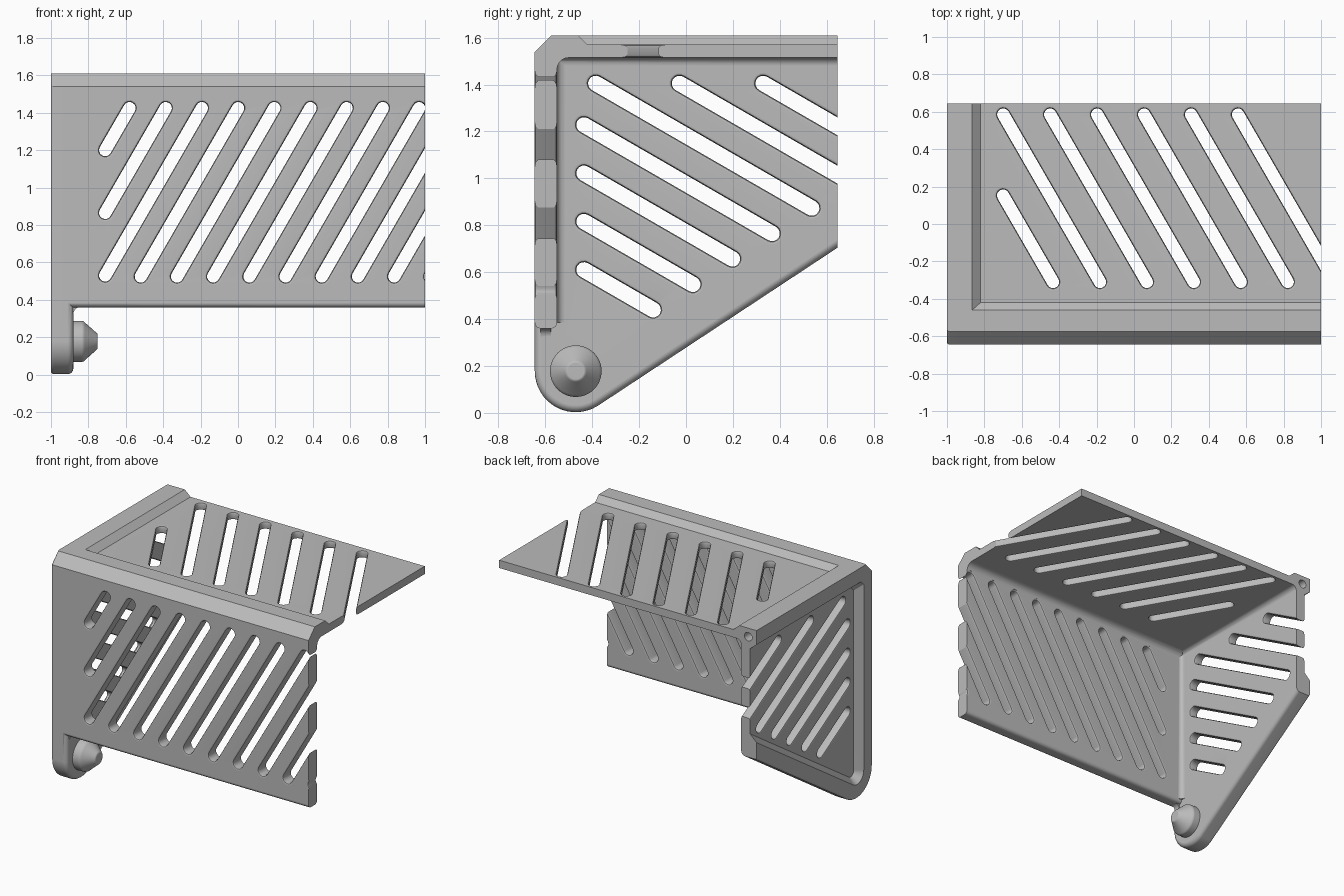
import bpy, bmesh
from math import sin, cos, tan, radians, pi

if "Cube" in bpy.data.objects:
    bpy.data.objects.remove(bpy.data.objects["Cube"], do_unlink=True)

grey = bpy.data.materials.new("plain_grey")
grey.use_nodes = True
grey.diffuse_color = (0.5, 0.5, 0.5, 1)
grey.node_tree.nodes["Principled BSDF"].inputs["Base Color"].default_value = (0.5, 0.5, 0.5, 1)

FRONT, BACK, TOP = -0.645, 0.645, 1.61      # outer limits
IN_FRONT, IN_TOP, IN_SIDE = -0.55, 1.515, -0.88  # inner faces
PANEL_TOP, PANEL_SIDE = 1.57, -0.95         # recessed panel faces


def on_x(x, pts): return [(x, a, b) for a, b in pts]
def on_y(y, pts): return [(a, y, b) for a, b in pts]
def on_z(z, pts): return [(a, b, z) for a, b in pts]


def arc(cx, cy, r, a0, a1, n):
    angles = [radians(a0 + (a1 - a0) * i / n) for i in range(n + 1)]
    return [(cx + r * cos(a), cy + r * sin(a)) for a in angles]


def add_loft(bm, rings):
    """Closed solid through rings of equal length."""
    loops = [[bm.verts.new(p) for p in ring] for ring in rings]
    n = len(loops[0])
    for lo, hi in zip(loops, loops[1:]):
        for i in range(n):
            j = (i + 1) % n
            bm.faces.new((lo[i], lo[j], hi[j], hi[i]))
    bm.faces.new(loops[0][::-1])
    bm.faces.new(loops[-1])


def make(name, solids):
    bm = bmesh.new()
    for rings in solids:
        add_loft(bm, rings)
    bmesh.ops.recalc_face_normals(bm, faces=bm.faces[:])
    mesh = bpy.data.meshes.new(name)
    bm.to_mesh(mesh)
    bm.free()
    mesh.materials.append(grey)
    ob = bpy.data.objects.new(name, mesh)
    bpy.context.scene.collection.objects.link(ob)
    return ob


def activate(ob):
    bpy.ops.object.select_all(action='DESELECT')
    ob.select_set(True)
    bpy.context.view_layer.objects.active = ob


def combine(target, tool, operation):
    activate(target)
    mod = target.modifiers.new("combine", 'BOOLEAN')
    mod.operation, mod.solver, mod.object = operation, 'EXACT', tool
    bpy.ops.object.modifier_apply(modifier=mod.name)
    bpy.data.objects.remove(tool, do_unlink=True)


# Side plate outline in y/z, inset by d
SLOPE = 33.4
PIVOT_Y, PIVOT_Z, PIVOT_R = -0.47, 0.178, 0.175


def side_outline(d, top, cut, back):
    foot = arc(PIVOT_Y, PIVOT_Z, PIVOT_R - d, 180, 270 + SLOPE, 16)
    y, z = foot[-1]
    return ([(FRONT + d + cut, top), (FRONT + d, top - cut)] + foot
            + [(back, z + (back - y) * tan(radians(SLOPE))), (back, top)])


def rounding(r, n=4):
    """Depth and inset pairs of a rounded edge."""
    return [(r - r * cos(a), r - r * sin(a)) for a in (pi / 2 * i / n for i in range(n + 1))]


outer = [(-1 + t, d) for t, d in rounding(0.015)]
inner = [(IN_SIDE - t, d) for t, d in reversed(rounding(0.03))]
guard = make("corner_guard", [[on_x(x, side_outline(d, TOP, 0.07, BACK)) for x, d in outer + inner]])

# Front and top walls as one bent profile
wall = ([(BACK, TOP), (FRONT + 0.07, TOP), (FRONT, TOP - 0.07)]
        + arc(FRONT + 0.025, 0.385, 0.025, 180, 270, 4)
        + arc(IN_FRONT - 0.025, 0.385, 0.025, 270, 360, 4)
        + arc(IN_FRONT + 0.05, IN_TOP - 0.05, 0.05, 180, 90, 6)
        + [(BACK, IN_TOP)])
combine(guard, make("walls", [[on_x(-0.93, wall), on_x(1, wall)]]), 'UNION')


# Rounded inner corners between the side plate and the walls
def cove(x, v, r, side):
    """Corner fillet profile; side is the direction of the open space in v."""
    return ([(x - 0.01, v - side * 0.01), (x + r, v - side * 0.01)]
            + arc(x + r, v + side * r, r, -90 * side, -180 * side, 5)
            + [(x - 0.01, v + side * r)])


front_cove = cove(IN_SIDE, IN_FRONT, 0.035, 1)
top_cove = cove(IN_SIDE, IN_TOP, 0.035, -1)
foot_cove = cove(IN_SIDE, 0.36, 0.035, -1)
for rings in ([on_z(0.385, front_cove), on_z(IN_TOP + 0.01, front_cove)],
              [on_y(IN_FRONT - 0.01, top_cove), on_y(BACK, top_cove)],
              [on_y(FRONT + 0.025, foot_cove), on_y(IN_FRONT - 0.025, foot_cove)]):
    combine(guard, make("cove", [rings]), 'UNION')


# Sloped recesses on the top and on the outside of the side plate
def corner_rect(x, y): return [(x, y), (1.1, y), (1.1, 0.75), (x, 0.75)]


top_recess = [on_z(PANEL_TOP, corner_rect(-0.82, -0.42)), on_z(1.65, corner_rect(-0.91, -0.5))]
combine(guard, make("top_recess", [top_recess]), 'DIFFERENCE')
side_recess = [on_x(x, side_outline(d, TOP - d, 0.03, 0.75))
               for x, d in ((PANEL_SIDE, 0.14), (-1.01, 0.092))]
combine(guard, make("side_recess", [side_recess]), 'DIFFERENCE')


# Slanted slots with softened rims on both faces
def slot(place, lo, hi, start, end, angle, r=0.033, f=0.014):
    def stadium(radius):
        return (arc(*start, radius, angle + 90, angle + 270, 8)
                + arc(*end, radius, angle - 90, angle + 90, 8))
    depth = [(lo - 0.01, r + f), (lo, r + f), (lo + 0.3 * f, r + 0.3 * f), (lo + f, r),
             (hi - f, r), (hi - 0.3 * f, r + 0.3 * f), (hi, r + f), (hi + 0.01, r + f)]
    return [place(t, stadium(radius)) for t, radius in depth]


front_slots, top_slots, side_slots = [], [], []
T60, T30 = tan(radians(60)), tan(radians(30))
for i in range(12):
    x = -1.1 + 0.1935 * i                      # lower end, clipped at the left margin
    lo_x = max(x, -0.71)
    if x + 0.52 > lo_x + 0.05:
        front_slots.append(slot(on_y, FRONT, IN_FRONT, (lo_x, 0.525 + (lo_x - x) * T60),
                                (x + 0.52, 1.425), 60))
for i in range(7):
    x = -0.95 + 0.251 * i                      # upper end, clipped at the left margin
    hi_x = max(x, -0.7)
    top_slots.append(slot(on_z, IN_TOP, PANEL_TOP, (hi_x, 0.585 - (hi_x - x) * T60),
                          (x + 0.517, -0.31), -60))
for i in range(7):
    z = 0.61 + 0.206 * i                       # upper end, clipped at the upper margin
    hi_z = min(z, 1.405)
    y = -0.435 + (z - hi_z) / T30
    end_y = -0.14 + 0.169 * i if i < 5 else 0.8
    side_slots.append(slot(on_x, PANEL_SIDE, IN_SIDE, (y, hi_z),
                           (end_y, hi_z - (end_y - y) * T30), -30))
for name, slots in (("front_slots", front_slots), ("top_slots", top_slots),
                    ("side_slots", side_slots)):
    combine(guard, make(name, slots), 'DIFFERENCE')

# Pin hole in the back end of the corner bar
hole = arc(-0.935, 1.55, 0.03, 0, 345, 23)
combine(guard, make("pin_hole", [[on_y(0.5, hole), on_y(0.7, hole)]]), 'DIFFERENCE')

# Pivot knob on the inside of the foot
profile = [(-0.9, 0.11), (-0.835, 0.11), (-0.825, 0.107), (-0.818, 0.1),
           (-0.757, 0.046), (-0.752, 0.041), (-0.75, 0.034)]
knob = make("pivot_knob", [[on_x(x, arc(PIVOT_Y, PIVOT_Z, r, 0, 352.5, 47)) for x, r in profile]])

for ob in (guard, knob):
    activate(ob)
    bpy.ops.object.shade_smooth_by_angle(angle=radians(30))
    mod = ob.modifiers.new("even_shading", 'WEIGHTED_NORMAL')
    mod.keep_sharp = True
